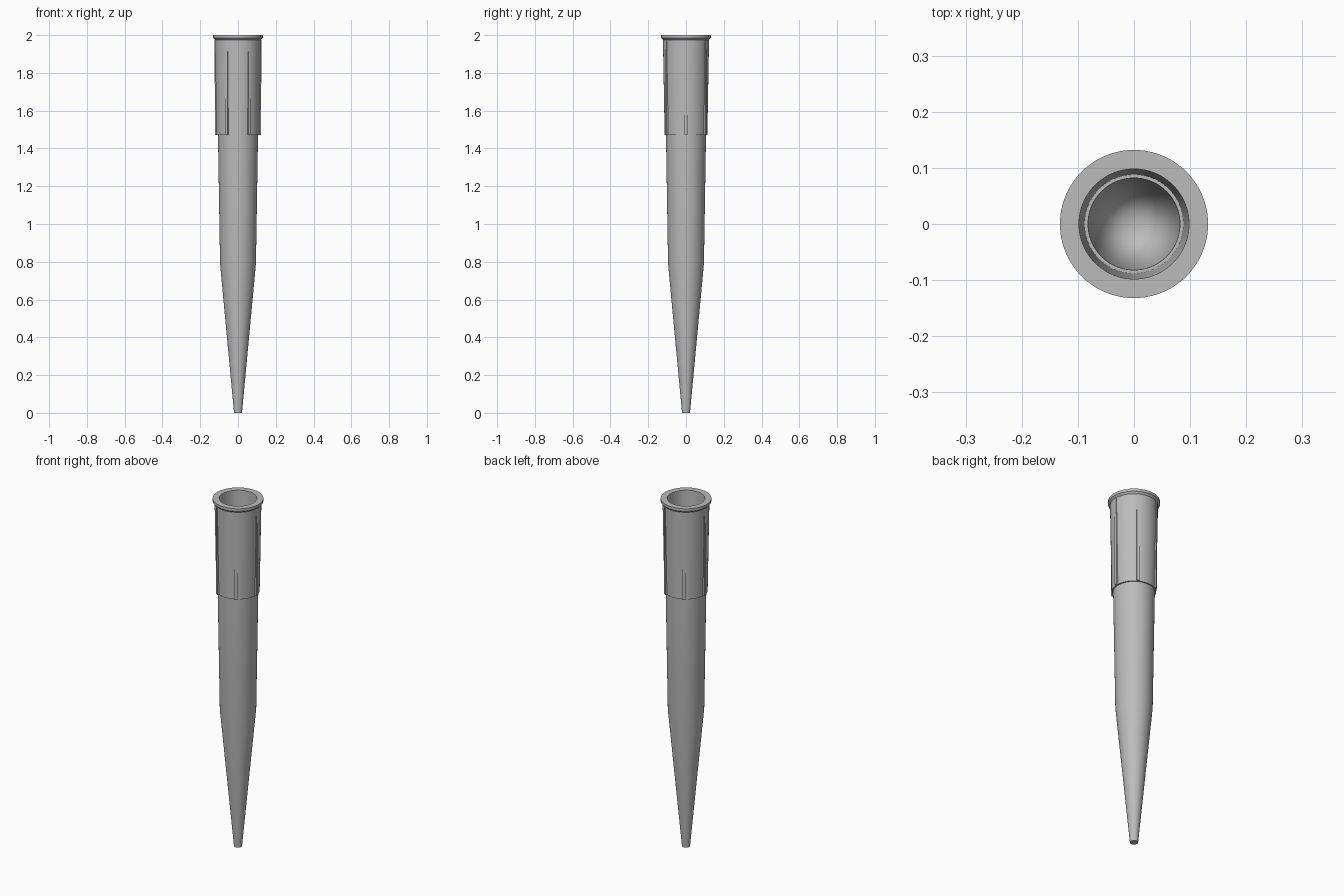
import bpy, bmesh, math
from mathutils import Matrix

old = bpy.data.objects.get("Cube")
if old:
    bpy.data.objects.remove(old, do_unlink=True)

SIDES = 96

grey = bpy.data.materials.new("grey plastic")
grey.use_nodes = True
colour = (0.5, 0.5, 0.5, 1)
grey.diffuse_color = colour
grey.node_tree.nodes["Principled BSDF"].inputs["Base Color"].default_value = colour


def finish(bm, name, smooth=True):
    bmesh.ops.recalc_face_normals(bm, faces=bm.faces)
    mesh = bpy.data.meshes.new(name)
    bm.to_mesh(mesh)
    bm.free()
    mesh.materials.append(grey)
    obj = bpy.data.objects.new(name, mesh)
    bpy.context.collection.objects.link(obj)
    if smooth:
        bpy.ops.object.select_all(action='DESELECT')
        obj.select_set(True)
        bpy.context.view_layer.objects.active = obj
        bpy.ops.object.shade_smooth_by_angle(angle=math.radians(25))
    return obj


def lathe(name, profile):
    """Spin an (r, z) profile around the z axis."""
    bm = bmesh.new()
    verts = [bm.verts.new((r, 0, z)) for r, z in profile]
    edges = [bm.edges.new(pair) for pair in zip(verts, verts[1:])]
    bmesh.ops.spin(bm, geom=verts + edges, cent=(0, 0, 0), axis=(0, 0, 1),
                   angle=math.tau, steps=SIDES, use_duplicate=False)
    bmesh.ops.remove_doubles(bm, verts=bm.verts, dist=1e-5)
    return finish(bm, name)


# Hollow tapered tube with collar, rim, inner ledge and conical bore
lathe("tip_body", [
    (0, 0), (0.021, 0), (0.095, 0.79), (0.106, 1.47),      # outer taper
    (0.113, 1.47), (0.122, 1.975), (0.132, 1.985), (0.132, 2.0),  # collar and rim
    (0.098, 2.0), (0.088, 1.47), (0.082, 1.47), (0, 0.01),  # socket and bore
])

# Six upright ribs around the collar, fading into its taper
bm = bmesh.new()
outline = [(0.106, 1.47), (0.122, 1.47), (0.124, 1.975), (0.112, 1.975)]
for i in range(6):
    turn = Matrix.Rotation(i * math.tau / 6, 4, 'Z')
    sides = [[bm.verts.new(turn @ Matrix.Translation((r, y, z)).translation)
              for r, z in outline] for y in (-0.007, 0.007)]
    bm.faces.new(sides[0])
    bm.faces.new(sides[1])
    for k in range(4):
        n = (k + 1) % 4
        bm.faces.new((sides[0][k], sides[0][n], sides[1][n], sides[1][k]))
finish(bm, "collar_ribs", smooth=False)
